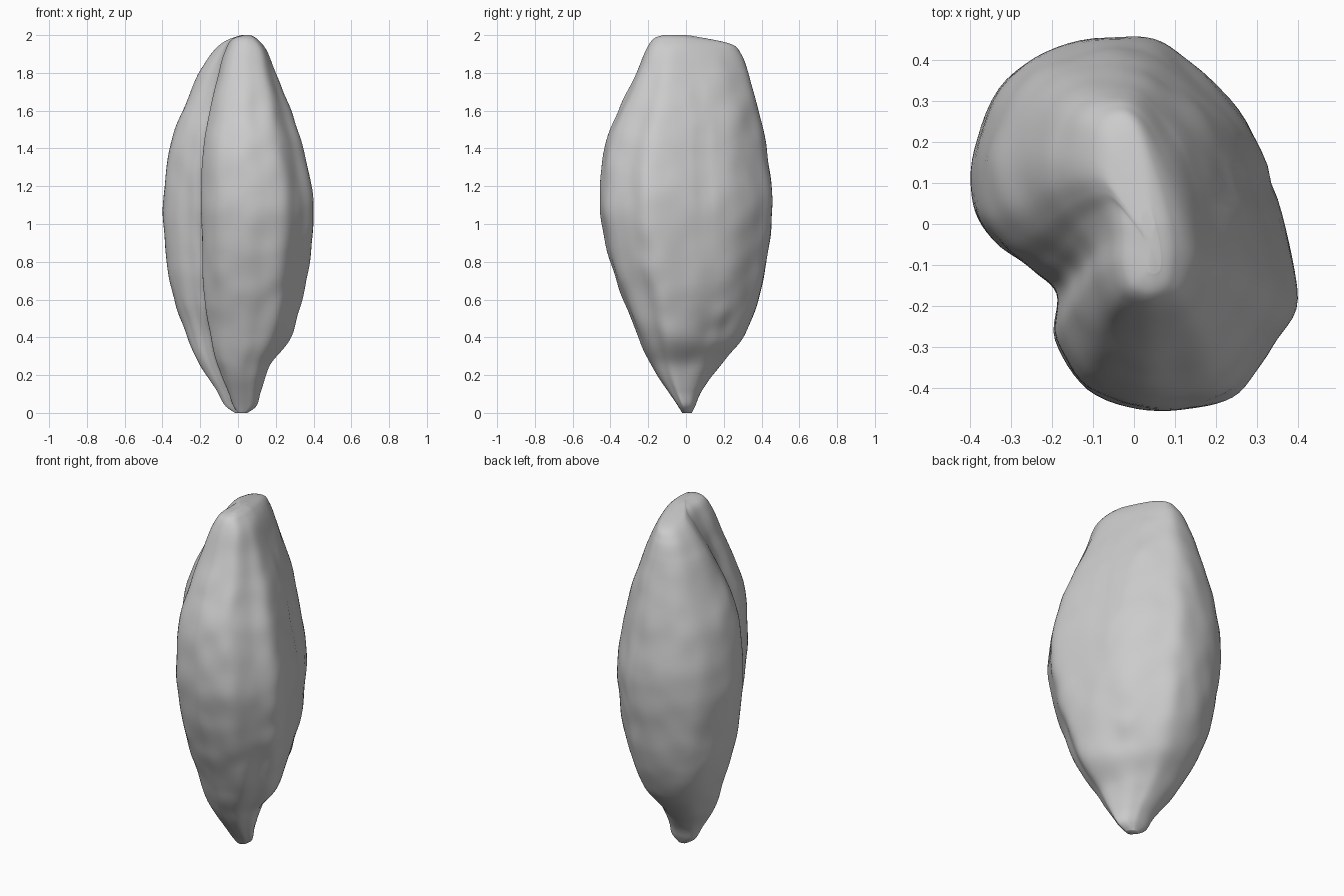
import bpy
import bmesh
import math
from mathutils import Vector, noise

if "Cube" in bpy.data.objects:
    bpy.data.objects.remove(bpy.data.objects["Cube"], do_unlink=True)

# Kidney-shaped cross-section of the body, scaled to a unit box
BODY = [(.08, -1), (.36, -.98), (.64, -.9), (.84, -.66), (1, -.4), (.9, .05),
        (.68, .55), (.36, .85), (.06, 1), (-.4, .97), (-.78, .78), (-.97, .4),
        (-.98, .1), (-.84, -.1), (-.63, -.24), (-.47, -.37), (-.48, -.62), (-.28, -.88)]
# Curved ridge at the crown, point for point with the body
CROWN = [(.1, -1), (.5, -1), (.87, -.9), (1, -.68), (1, -.4), (.82, 0),
         (.45, .5), (.1, .85), (-.25, 1), (-.62, .98), (-.9, .85), (-1, .6),
         (-.97, .4), (-.8, .22), (-.6, .04), (-.52, -.28), (-.52, -.62), (-.32, -.9)]
# Height, then left, right, front and back limits of the outline
LIMITS = [(0, -.015, .05, -.02, .03), (.04, -.07, .1, -.045, .05), (.12, -.115, .125, -.1, .085),
          (.25, -.2, .17, -.18, .18), (.4, -.27, .28, -.25, .3), (.6, -.34, .34, -.33, .38),
          (.8, -.38, .38, -.4, .42), (1.1, -.4, .4, -.455, .455), (1.4, -.365, .345, -.43, .42),
          (1.6, -.295, .28, -.355, .38), (1.8, -.205, .2, -.26, .33), (1.92, -.135, .15, -.21, .29),
          (1.98, -.07, .1, -.17, .23), (2, .02, .065, -.12, .03)]
AROUND = 108
STEPS = 10


def spline(points, t, closed=False):
    """Smooth curve through tuples of any length; t counts in points."""
    n = len(points)
    i = int(t) if closed else min(int(t), n - 2)
    f = t - i
    pick = (lambda k: points[k % n]) if closed else (lambda k: points[max(0, min(n - 1, k))])
    return [b + f * (c - a + f * (2 * a - 5 * b + 4 * c - d + f * (3 * (b - c) + d - a))) / 2
            if f else b
            for a, b, c, d in zip(pick(i - 1), pick(i), pick(i + 1), pick(i + 2))]


def bump(value, centre, width):
    return math.exp(-((value - centre) / width) ** 2)


def surface_offset(angle, z):
    """Arched germ hollow with a faint swelling, back crease and shallow lower furrow."""
    side = angle - math.radians(40)
    arch = .45 - .3 * side * side
    germ = -.034 * bump(z, arch, .15) * bump(side, 0, .5)
    germ += .012 * bump(z, .52, .06) * bump(side, 0, .2)
    crease = -.01 * bump(angle, .3, .06) * bump(z, 1.35, .3)
    furrow = .025 * bump(angle, -2.55, .4) * bump(z, .5, .22)
    return germ + crease + furrow


def loop_at(t):
    z, left, right, front, back = spline(LIMITS, t)
    blend = max(0, (z - 1.5) * 2) ** 2
    loop = []
    for k in range(AROUND):
        s = k * len(BODY) / AROUND
        body = Vector(spline(BODY, s, True))
        u, v = body.lerp(Vector(spline(CROWN, s, True)), blend)
        p = Vector(((left + right + u * (right - left)) / 2,
                    (front + back + v * (back - front)) / 2, z))
        out = Vector((p.x, p.y, 0))
        if out.length > .02:
            out.normalize()
            fade = min(1, z * 5, (2 - z) * 5)
            wrinkle = .007 * noise.noise(Vector((p.x * 9, p.y * 9, z * 7)))
            p += out * (surface_offset(math.atan2(p.y, p.x), z) + wrinkle) * fade
        # The crown slopes down toward the back
        p.z -= .6 * max(0, z - 1.8) * max(0, p.y)
        loop.append(p)
    return loop


# Loft the loops into one closed kernel
bm = bmesh.new()
loops = [[bm.verts.new(p) for p in loop_at(j / STEPS)]
         for j in range((len(LIMITS) - 1) * STEPS + 1)]
for low, high in zip(loops, loops[1:]):
    for k in range(AROUND):
        n = (k + 1) % AROUND
        bm.faces.new((low[k], low[n], high[n], high[k]))
for end in (loops[0], loops[-1]):
    middle = bm.verts.new(sum((v.co for v in end), Vector()) / AROUND)
    for k in range(AROUND):
        bm.faces.new((end[k], end[(k + 1) % AROUND], middle))
bmesh.ops.recalc_face_normals(bm, faces=bm.faces)
for face in bm.faces:
    face.smooth = True

mesh = bpy.data.meshes.new("grain_kernel")
bm.to_mesh(mesh)
bm.free()
kernel = bpy.data.objects.new("grain_kernel", mesh)
bpy.context.collection.objects.link(kernel)

# Plain grey husk
husk = bpy.data.materials.new("husk_grey")
husk.use_nodes = True
colour = (.6, .6, .6, 1)
husk.diffuse_color = colour
husk.node_tree.nodes["Principled BSDF"].inputs["Base Color"].default_value = colour
mesh.materials.append(husk)
